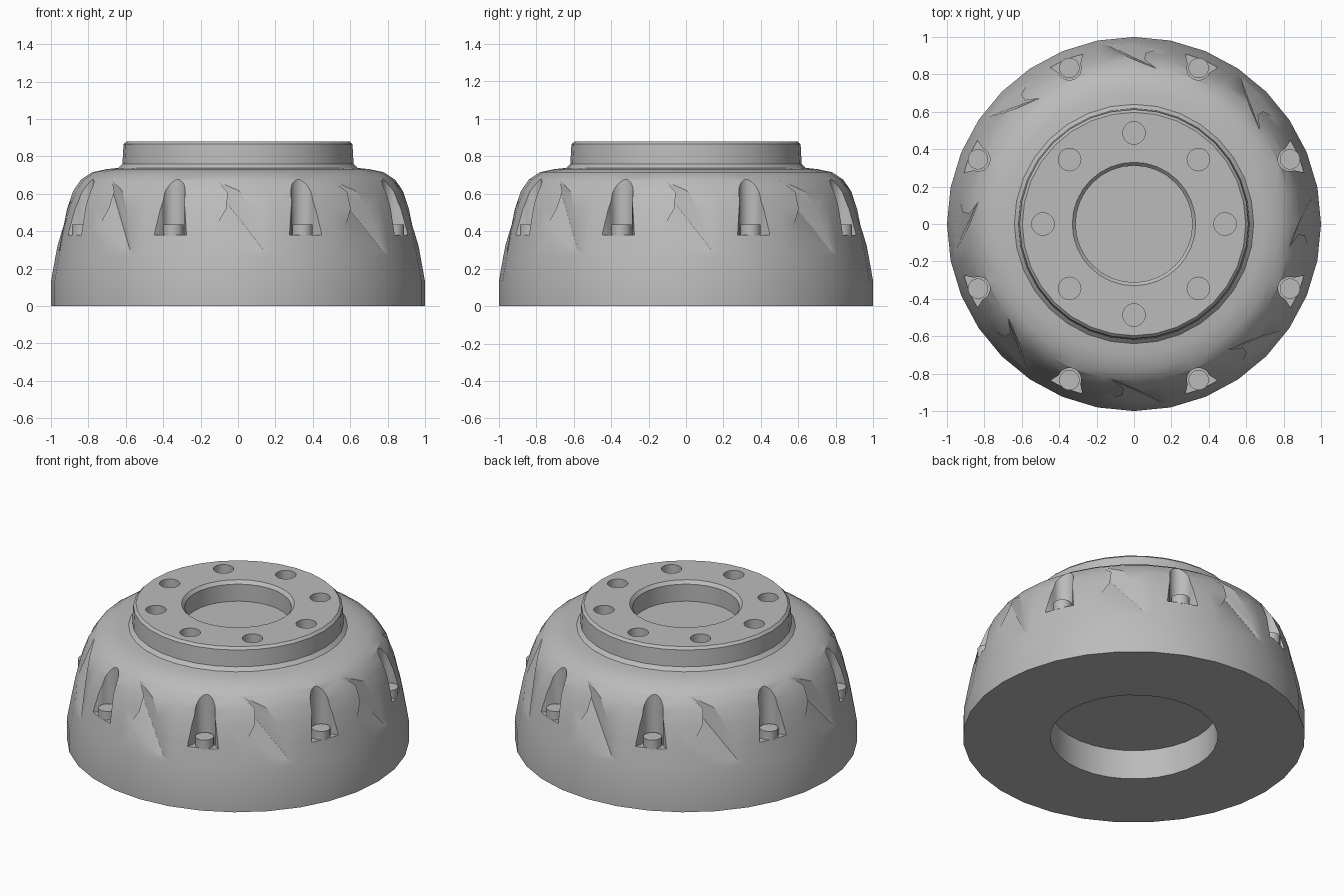
import bpy, bmesh
from math import radians, pi, sin, cos
from mathutils import Matrix, Vector

cube = bpy.data.objects.get("Cube")
if cube:
    bpy.data.objects.remove(cube, do_unlink=True)

SEGMENTS = 32
COUNT = 8
STEP = 2 * pi / COUNT

steel = bpy.data.materials.new("grey_steel")
steel.use_nodes = True
GREY = (0.5, 0.5, 0.5, 1)
steel.diffuse_color = GREY
steel.node_tree.nodes["Principled BSDF"].inputs["Base Color"].default_value = GREY


def make_object(name, bm):
    bmesh.ops.recalc_face_normals(bm, faces=bm.faces)
    mesh = bpy.data.meshes.new(name)
    bm.to_mesh(mesh)
    bm.free()
    mesh.materials.append(steel)
    obj = bpy.data.objects.new(name, mesh)
    bpy.context.collection.objects.link(obj)
    return obj


def smooth(obj, angle=30):
    bpy.ops.object.select_all(action="DESELECT")
    obj.select_set(True)
    bpy.context.view_layer.objects.active = obj
    bpy.ops.object.shade_smooth_by_angle(angle=radians(angle))


def lathe(name, profile):
    bm = bmesh.new()
    verts = [bm.verts.new((r, 0, z)) for r, z in profile]
    edges = [bm.edges.new(pair) for pair in zip(verts, verts[1:])]
    bmesh.ops.spin(bm, geom=verts + edges, cent=(0, 0, 0), axis=(0, 0, 1),
                   angle=2 * pi, steps=SEGMENTS)
    bmesh.ops.remove_doubles(bm, verts=bm.verts, dist=0.0005)
    return make_object(name, bm)


def cylinder(bm, radius, low, high, distance, angle):
    place = Matrix.Rotation(angle, 4, "Z") @ Matrix.Translation((distance, 0, (low + high) / 2))
    bmesh.ops.create_cone(bm, cap_ends=True, segments=24, radius1=radius,
                          radius2=radius, depth=high - low, matrix=place)


def cut(target, cutter):
    cutter.hide_render = True
    mod = target.modifiers.new("cut", "BOOLEAN")
    mod.operation = "DIFFERENCE"
    mod.solver = "EXACT"
    mod.object = cutter
    bpy.ops.object.select_all(action="DESELECT")
    bpy.context.view_layer.objects.active = target
    target.select_set(True)
    bpy.ops.object.modifier_apply(modifier=mod.name)
    bpy.data.objects.remove(cutter, do_unlink=True)


# Domed body with collar, top recess and bottom recess
body = lathe("cutter_body", [
    (0, 0.19), (0.49, 0.19), (0.49, 0), (1, 0), (1, 0.13), (0.975, 0.27),
    (0.95, 0.4), (0.92, 0.52), (0.885, 0.61), (0.84, 0.675), (0.78, 0.715),
    (0.7, 0.732), (0.64, 0.738), (0.618, 0.76), (0.612, 0.865), (0.597, 0.88),
    (0.33, 0.88), (0.312, 0.86), (0.312, 0.75), (0, 0.75)])

# Shallow twisted notches between the pockets
bm = bmesh.new()
for i in range(COUNT):
    spin = Matrix.Rotation(i * STEP, 4, "Z")
    corners = [(0.82, -0.15, 0.67), (0.955, 0.14, 0.295),
               (0.93, 0.15, 0.67), (1.0, -0.09, 0.285)]
    a, b, c, d = [bm.verts.new(spin @ Vector(p)) for p in corners]
    for tri in ((a, b, c), (a, d, b), (a, c, d), (b, d, c)):
        bm.faces.new(tri)
cut(body, make_object("notch_tool", bm))

# Side pockets: round back wall, flaring outward
bm = bmesh.new()
section = [(0.9 + 0.062 * cos(t), 0.062 * sin(t))
           for t in (pi / 2 + k * pi / 12 for k in range(13))]
section += [(0.955, -0.1), (1.2, -0.28), (1.2, 0.28), (0.955, 0.1)]
for i in range(COUNT):
    spin = Matrix.Rotation((i + 0.5) * STEP, 4, "Z")
    face = bm.faces.new([bm.verts.new(spin @ Vector((x, y, 0.38))) for x, y in section])
    top = bmesh.ops.extrude_face_region(bm, geom=[face])["geom"]
    bmesh.ops.translate(bm, vec=(0, 0, 0.5),
                        verts=[v for v in top if isinstance(v, bmesh.types.BMVert)])
cut(body, make_object("pocket_tool", bm))

# Mounting holes in the collar
bm = bmesh.new()
for i in range(COUNT):
    cylinder(bm, 0.06, 0.76, 1, 0.487, i * STEP)
cut(body, make_object("hole_tool", bm))
smooth(body)

# Bolt heads standing in the pockets
bm = bmesh.new()
for i in range(COUNT):
    cylinder(bm, 0.054, 0.375, 0.435, 0.903, (i + 0.5) * STEP)
smooth(make_object("bolt_heads", bm))
